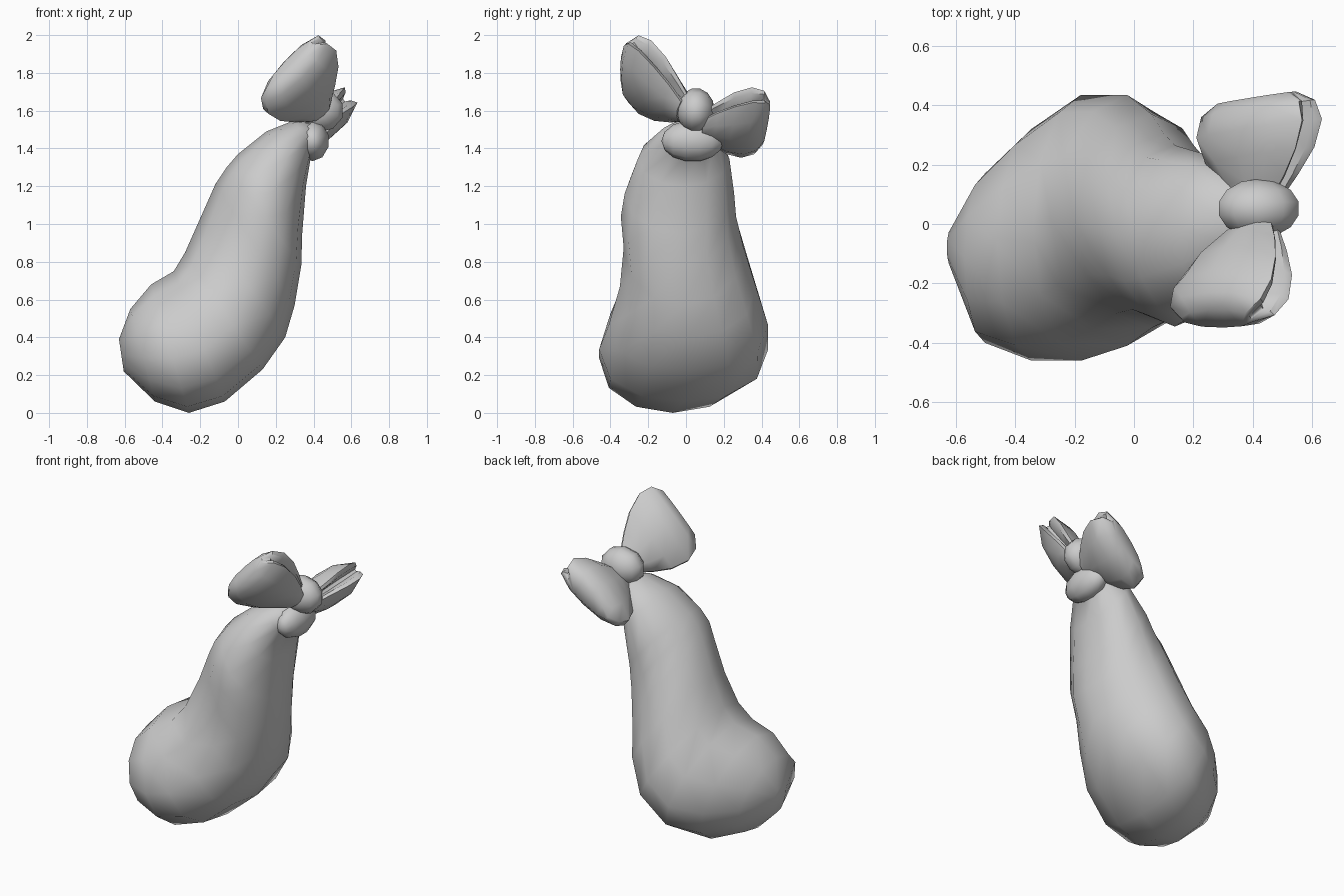
import bpy, bmesh, math
from mathutils import Vector, Matrix

cube = bpy.data.objects.get("Cube")
if cube:
    bpy.data.objects.remove(cube)

grey = bpy.data.materials.new("plain_grey")
grey.use_nodes = True
GREY = (0.6, 0.6, 0.6, 1)
grey.diffuse_color = GREY
grey.node_tree.nodes["Principled BSDF"].inputs["Base Color"].default_value = GREY


def finish(name, bm, angle):
    bmesh.ops.recalc_face_normals(bm, faces=bm.faces)
    mesh = bpy.data.meshes.new(name)
    bm.to_mesh(mesh)
    bm.free()
    mesh.materials.append(grey)
    mesh.shade_smooth()
    mesh.set_sharp_from_angle(angle=math.radians(angle))
    obj = bpy.data.objects.new(name, mesh)
    bpy.context.collection.objects.link(obj)
    return obj


def loft(name, rings, angle):
    """Skin a list of equally long rings and cap both ends."""
    bm = bmesh.new()
    rows = [[bm.verts.new(p) for p in ring] for ring in rings]
    n = len(rows[0])
    for a, b in zip(rows, rows[1:]):
        for i in range(n):
            j = (i + 1) % n
            bm.faces.new((a[i], a[j], b[j], b[i]))
    for row in (rows[0], rows[-1]):
        cap = bm.faces.new(row)
        bmesh.ops.triangulate(bm, faces=[cap])
    return finish(name, bm, angle)


def ellipsoid(name, centre, radii):
    """Low-sided ball with its poles along y."""
    bm = bmesh.new()
    bmesh.ops.create_uvsphere(bm, u_segments=10, v_segments=7, radius=1)
    m = (Matrix.Translation(centre) @ Matrix.Diagonal((*radii, 1))
         @ Matrix.Rotation(math.pi / 2, 4, 'X'))
    bmesh.ops.transform(bm, matrix=m, verts=bm.verts)
    return finish(name, bm, 180)


# Bent sack: upper-edge x, z, lower-edge x, z, y range, sag of the widest line
SECTIONS = [
    (-.63, .39, -.605, .22, -.14, -.02, 0),
    (-.57, .55, -.44, .06, -.40, .17, .05),
    (-.46, .68, -.26, .00, -.46, .32, .15),
    (-.34, .75, -.07, .06, -.46, .435, .2),
    (-.28, .85, .13, .23, -.41, .435, .25),
    (-.20, 1.03, .25, .40, -.35, .37, .15),
    (-.12, 1.21, .30, .57, -.33, .305, .05),
    (-.06, 1.30, .335, .78, -.345, .265, .0),
    (.00, 1.37, .34, .95, -.325, .255, .0),
    (.15, 1.49, .36, 1.20, -.255, .23, .0),
    (.30, 1.55, .39, 1.38, -.14, .17, .0),
    (.42, 1.54, .42, 1.39, -.07, .12, .0),
]
SIDES = 12
rings = []
for ax, az, bx, bz, y0, y1, sag in SECTIONS:
    mid = Vector(((ax + bx) / 2, (y0 + y1) / 2, (az + bz) / 2))
    up = Vector(((ax - bx) / 2, 0, (az - bz) / 2))
    side = Vector((0, (y1 - y0) / 2, 0))
    turns = [math.tau * i / SIDES for i in range(SIDES)]
    rings.append([mid + side * math.cos(t)
                  + up * (math.sin(t) - sag * math.cos(t) ** 2) for t in turns])
loft("sack_body", rings, 180)

# Gathered end of the sack and the knot of the bow
ellipsoid("gathered_end", (.395, .035, 1.44), (.09, .165, .11))
ellipsoid("bow_knot", (.42, .052, 1.6), (.145, .1, .12))

# Folded ribbon section: closed on one edge, with a groove on the other
EDGE = [(1, .5), (.55, .95), (0, 1), (-.6, .8), (-1, .25)]
# Position along the loop, half width, half thickness, groove depth
FLARE = [(0, .08, .06, .3), (.2, .145, .075, .5), (.45, .21, .1, .6),
         (.72, .245, .105, .45), (.92, .225, .085, .12), (1.03, .16, .045, -.03)]


def bow_loop(name, start, end, width_dir):
    start, end = Vector(start), Vector(end)
    w = Vector(width_dir).normalized()
    t = w.cross(end - start).normalized()
    rings = []
    for s, half_width, half_thick, depth in FLARE:
        half = [(1 - depth, .1), (1 - depth * .15, .25)] + EDGE
        section = half + [(u, -v) for u, v in reversed(half)]
        centre = start.lerp(end, s)
        rings.append([centre + w * u * half_width + t * v * half_thick
                      for u, v in section])
    return loft(name, rings, 50)


bow_loop("front_bow_loop", (.42, -.01, 1.605), (.28, -.31, 1.835), (.7, .03, .71))
bow_loop("back_bow_loop", (.42, .08, 1.52), (.41, .415, 1.53), (.74, .12, .62))
